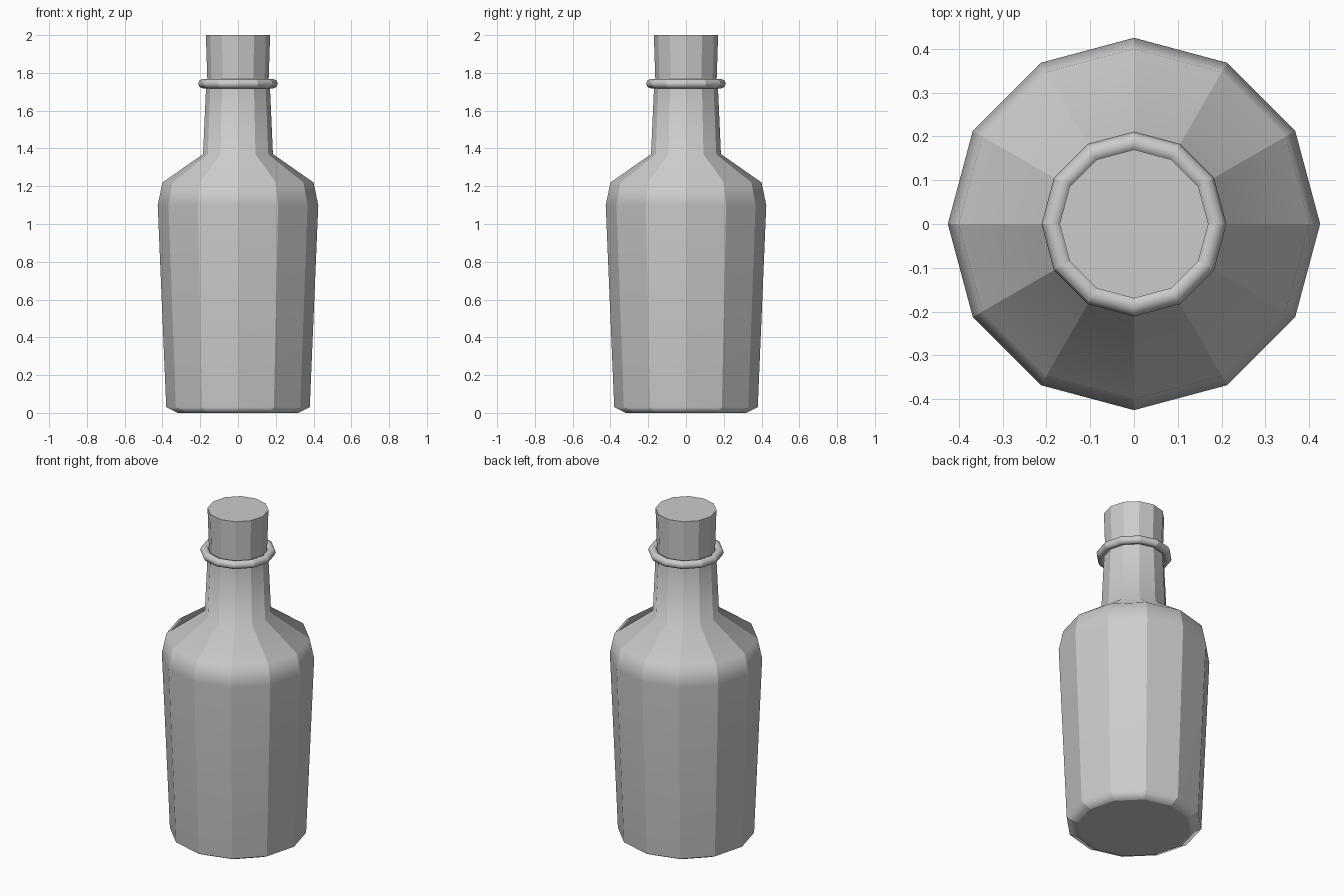
import bpy
import bmesh
from math import cos, sin, tau

if "Cube" in bpy.data.objects:
    bpy.data.objects.remove(bpy.data.objects["Cube"])

SIDES = 12


def lathe(name, profile, loop=False):
    """Spin a (radius, height) profile into a faceted part, soft along its profile only."""
    bm = bmesh.new()
    rings = []
    for r, z in profile:
        rings.append([bm.verts.new((r * cos(tau * i / SIDES), r * sin(tau * i / SIDES), z))
                      for i in range(SIDES)])
    pairs = list(zip(rings, rings[1:]))
    if loop:
        pairs.append((rings[-1], rings[0]))
    for low, high in pairs:
        for i in range(SIDES):
            j = (i + 1) % SIDES
            face = bm.faces.new((low[i], low[j], high[j], high[i]))
            face.smooth = True
            # keep the upright edges crisp
            bm.edges.get((low[i], high[i])).smooth = False
    if not loop:
        for ring in (rings[0][::-1], rings[-1]):
            cap = bm.faces.new(ring)
            for edge in cap.edges:
                edge.smooth = False
    bmesh.ops.recalc_face_normals(bm, faces=bm.faces[:])
    mesh = bpy.data.meshes.new(name)
    bm.to_mesh(mesh)
    bm.free()
    obj = bpy.data.objects.new(name, mesh)
    bpy.context.collection.objects.link(obj)
    weighted = obj.modifiers.new("weighted_normals", 'WEIGHTED_NORMAL')
    weighted.keep_sharp = True
    return obj


# bottle: chamfered foot, flaring wall, shoulder and tapering neck
lathe("bottle", [(0.32, 0.0), (0.38, 0.03), (0.425, 1.10), (0.40, 1.22),
                 (0.185, 1.37), (0.168, 1.75)])

# rounded collar around the neck
lathe("neck_ring", [(0.186 + 0.025 * cos(tau * k / 8), 1.743 + 0.025 * sin(tau * k / 8))
                    for k in range(8)], loop=True)

# stopper in the mouth
lathe("stopper", [(0.162, 1.75), (0.17, 2.0)])
